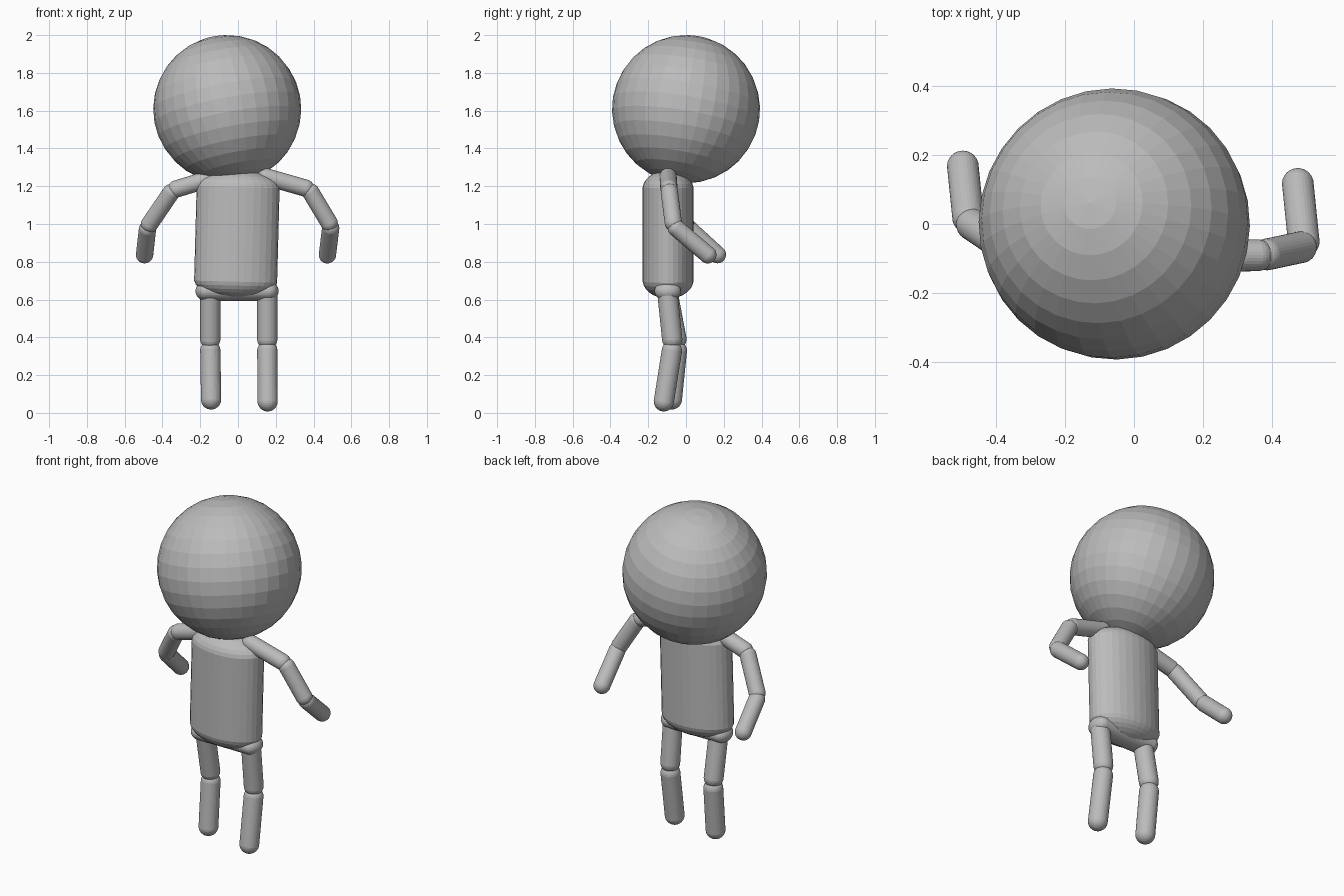
import bpy
import bmesh
from mathutils import Matrix, Vector

if "Cube" in bpy.data.objects:
    bpy.data.objects.remove(bpy.data.objects["Cube"])

grey = bpy.data.materials.new("plain grey")
grey.use_nodes = True
grey.diffuse_color = (0.5, 0.5, 0.5, 1)
grey.node_tree.nodes["Principled BSDF"].inputs["Base Color"].default_value = grey.diffuse_color


def capsule(name, start, end, width, depth=None, cap=None, rings=15):
    """Rounded limb from tip to tip; an odd ring count splits cleanly at the middle."""
    start, end = Vector(start), Vector(end)
    axis = end - start
    depth, cap = depth or width, cap or width
    bm = bmesh.new()
    bmesh.ops.create_uvsphere(bm, u_segments=32, v_segments=rings, radius=1)
    stretch = max(axis.length / 2 - cap, 0)
    for v in bm.verts:
        side = (v.co.z > 1e-4) - (v.co.z < -1e-4)
        v.co = Vector((v.co.x * width, v.co.y * depth, v.co.z * cap + side * stretch))
    turn = Vector((0, 0, 1)).rotation_difference(axis).to_matrix().to_4x4()
    bm.transform(Matrix.Translation((start + end) / 2) @ turn)
    mesh = bpy.data.meshes.new(name)
    bm.to_mesh(mesh)
    bm.free()
    mesh.materials.append(grey)
    obj = bpy.data.objects.new(name, mesh)
    bpy.context.collection.objects.link(obj)


def limb(names, joints, radius, overlap):
    """Chain of capsules whose rounded ends overlap at each joint."""
    joints = [Vector(j) for j in joints]
    for name, a, b in zip(names, joints, joints[1:]):
        reach = (b - a).normalized() * overlap
        capsule(name, a - reach, b + reach, radius)


# Head, tilted slightly
centre, tilt = Vector((-0.057, 0, 1.608)), Vector((-0.18, 0.16, 0.97)).normalized() * 0.392
capsule("head", centre - tilt, centre + tilt, 0.392, rings=16)

# Torso and pelvis
capsule("torso", (-0.015, -0.095, 0.605), (0.003, -0.095, 1.285), 0.221, 0.135, 0.1)
capsule("pelvis", (-0.225, -0.097, 0.645), (0.215, -0.097, 0.645), 0.052, 0.07, 0.055)

# Arms
arm = ("shoulder", "upper_arm", "forearm")
limb(["left_" + n for n in arm],
     [(0.13, -0.095, 1.255), (0.375, -0.09, 1.185), (0.492, -0.065, 0.99), (0.472, 0.13, 0.825)],
     0.046, 0.027)
limb(["right_" + n for n in arm],
     [(-0.13, -0.095, 1.245), (-0.345, -0.085, 1.18), (-0.478, 0.005, 0.985), (-0.496, 0.18, 0.825)],
     0.046, 0.027)

# Legs
leg = ("thigh", "shin")
limb(["left_" + n for n in leg],
     [(0.155, -0.1, 0.65), (0.155, -0.07, 0.36), (0.157, -0.122, 0.03)], 0.054, 0.022)
limb(["right_" + n for n in leg],
     [(-0.147, -0.1, 0.65), (-0.147, -0.045, 0.36), (-0.142, -0.078, 0.04)], 0.054, 0.022)
